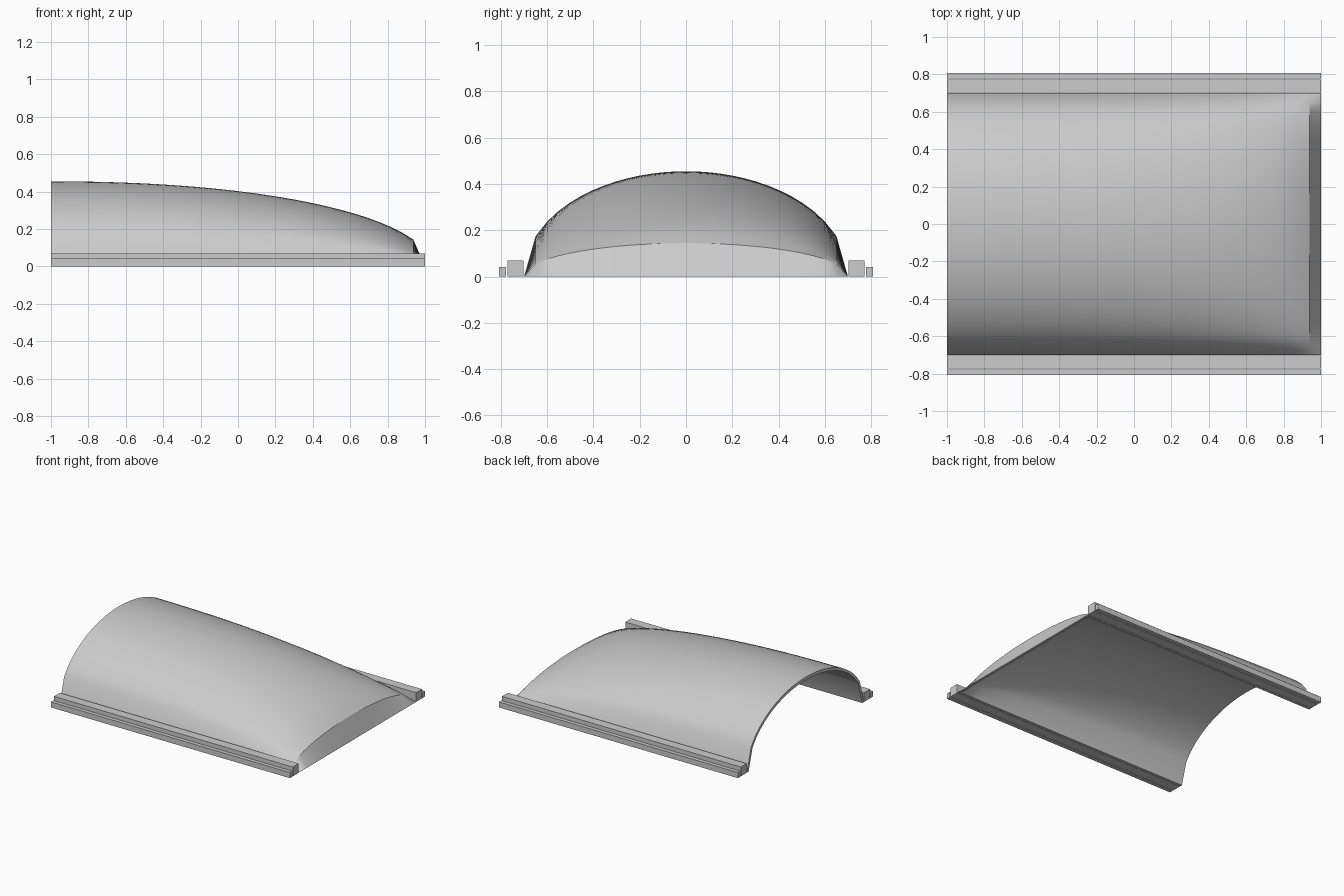
import bpy
import bmesh

cube = bpy.data.objects.get("Cube")
if cube:
    bpy.data.objects.remove(cube, do_unlink=True)

gray = bpy.data.materials.new("light gray")
gray.use_nodes = True
COLOR = (0.6, 0.6, 0.6, 1)
gray.diffuse_color = COLOR
gray.node_tree.nodes["Principled BSDF"].inputs["Base Color"].default_value = COLOR

LENGTH_STEPS, WIDTH_STEPS = 32, 28
HALF_WIDTH, HEIGHT = 0.7, 0.455


def add_object(name, bm):
    bmesh.ops.recalc_face_normals(bm, faces=bm.faces)
    mesh = bpy.data.meshes.new(name)
    bm.to_mesh(mesh)
    bm.free()
    mesh.materials.append(gray)
    obj = bpy.data.objects.new(name, mesh)
    bpy.context.collection.objects.link(obj)
    return obj


def canopy_height(i, j):
    """Product of a lengthwise and a crosswise arc, dropping to the ground at the rim."""
    if i == LENGTH_STEPS or j in (0, WIDTH_STEPS):
        return 0.0
    u = 2 * i / LENGTH_STEPS / 2.035
    v = (2 * j / WIDTH_STEPS - 1) * HALF_WIDTH / 0.704
    return HEIGHT * (1 - u ** 2.15) ** 0.5 * (1 - v * v) ** 0.5


def canopy_layer(bm, length, width, height):
    rows = [[bm.verts.new((-1 + length * i / LENGTH_STEPS,
                           (2 * j / WIDTH_STEPS - 1) * width,
                           canopy_height(i, j) * height))
             for j in range(WIDTH_STEPS + 1)] for i in range(LENGTH_STEPS + 1)]
    for a, b in zip(rows, rows[1:]):
        for j in range(WIDTH_STEPS):
            bm.faces.new((a[j], b[j], b[j + 1], a[j + 1]))
    # Rim loop: along one side, across the low end, back, across the open end
    return ([r[0] for r in rows] + rows[-1][1:]
            + [r[-1] for r in rows[-2::-1]] + rows[0][-2:0:-1])


# Curved canopy with a thin wall
bm = bmesh.new()
outer = canopy_layer(bm, 2.0, HALF_WIDTH, 1.0)
inner = canopy_layer(bm, 1.98, HALF_WIDTH - 0.02, 0.95)
for k in range(len(outer)):
    n = (k + 1) % len(outer)
    bm.faces.new((outer[k], outer[n], inner[n], inner[k]))
canopy = add_object("canopy_shell", bm)
bpy.ops.object.select_all(action="DESELECT")
canopy.select_set(True)
bpy.context.view_layer.objects.active = canopy
bpy.ops.object.shade_smooth_by_angle(angle=0.55)


# Rails along both long sides
def rail(name, y_near, y_far, top, side):
    bm = bmesh.new()
    bmesh.ops.create_cube(bm, size=1)
    for v in bm.verts:
        v.co.x *= 2
        v.co.y = side * (y_far if v.co.y > 0 else y_near)
        v.co.z = top if v.co.z > 0 else 0
    add_object(name, bm)


for label, side in (("front", -1), ("back", 1)):
    rail(label + "_inner_rail", 0.702, 0.772, 0.07, side)
    rail(label + "_outer_rail", 0.779, 0.808, 0.042, side)
